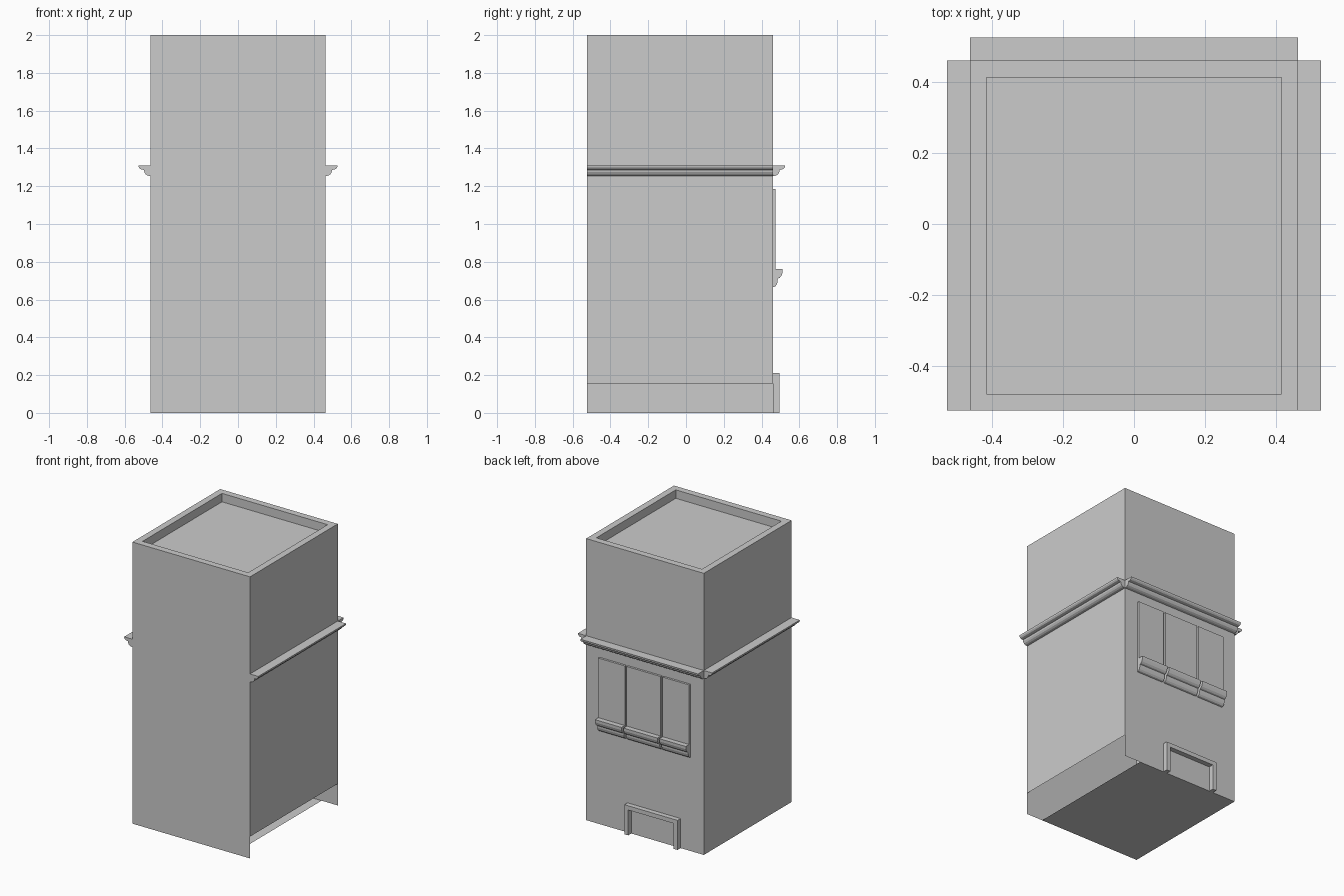
import bpy, bmesh

if "Cube" in bpy.data.objects:
    bpy.data.objects.remove(bpy.data.objects["Cube"])

X, Y0, Y1, H = 0.462, -0.525, 0.46, 2.0   # building extents


def make_object(name, bm, weld=True):
    if weld:
        bmesh.ops.remove_doubles(bm, verts=bm.verts[:], dist=0.0001)
    mesh = bpy.data.meshes.new(name)
    bm.to_mesh(mesh)
    bm.free()
    ob = bpy.data.objects.new(name, mesh)
    bpy.context.collection.objects.link(ob)
    return ob


def extrude_outline(name, outline, place, a, b):
    """Closed prism: outline of (u, v), place(u, v, t) -> xyz, swept t = a..b."""
    bm = bmesh.new()
    rings = [[bm.verts.new(place(u, v, t)) for u, v in outline] for t in (a, b)]
    n = len(outline)
    for i in range(n):
        j = (i + 1) % n
        bm.faces.new((rings[0][i], rings[0][j], rings[1][j], rings[1][i]))
    bm.faces.new(rings[0][::-1])
    bm.faces.new(rings[1])
    bmesh.ops.recalc_face_normals(bm, faces=bm.faces[:])
    return make_object(name, bm)


# Tower shell: open strip along the lower right edge
bm = bmesh.new()


def quad(*pts):
    bm.faces.new([bm.verts.new(p) for p in pts])


LOW, FLOOR_X = 0.155, 0.335
quad((-X, Y0, 0), (X, Y0, 0), (X, Y0, H), (-X, Y0, H))
quad((X, Y1, 0), (-X, Y1, 0), (-X, Y1, H), (X, Y1, H))
quad((-X, Y1, 0), (-X, Y0, 0), (-X, Y0, H), (-X, Y1, H))
quad((X, Y0, LOW), (X, Y1, LOW), (X, Y1, H), (X, Y0, H))
quad((-X, Y0, 0), (-X, Y1, 0), (FLOOR_X, Y1, 0), (FLOOR_X, Y0, 0))

# Parapet rim, its inner walls and the sunken roof
T, ROOF = 0.047, H - 0.06
outer = [(-X, Y0), (X, Y0), (X, Y1), (-X, Y1)]
inner = [(-X + T, Y0 + T), (X - T, Y0 + T), (X - T, Y1 - T), (-X + T, Y1 - T)]
for i in range(4):
    j = (i + 1) % 4
    quad((*outer[i], H), (*outer[j], H), (*inner[j], H), (*inner[i], H))
    quad((*inner[i], H), (*inner[j], H), (*inner[j], ROOF), (*inner[i], ROOF))
quad(*[(*p, ROOF) for p in inner])
make_object("tower_shell", bm)

# Cornice on the left, right and back walls
cornice = [(0, 1.31), (0.065, 1.31), (0.063, 1.299), (0.056, 1.291),
           (0.045, 1.288), (0.036, 1.286), (0.034, 1.275), (0.027, 1.263),
           (0.016, 1.256), (0, 1.253)]
extrude_outline("cornice_right", cornice, lambda u, v, t: (X + u, t, v), Y0, Y1)
extrude_outline("cornice_left", cornice, lambda u, v, t: (-X - u, t, v), Y0, Y1)
extrude_outline("cornice_back", cornice, lambda u, v, t: (t, Y1 + u, v), -X, X)

# Three windows with moulded sills on the back wall
pane = [(0, 0.76), (0.015, 0.76), (0.015, 1.185), (0, 1.185)]
sill = [(0, 0.762), (0.052, 0.762), (0.051, 0.742), (0.045, 0.725),
        (0.036, 0.715), (0.026, 0.711), (0.025, 0.695), (0.020, 0.679),
        (0.012, 0.669), (0, 0.665)]


def on_back(u, v, t):
    return (t, Y1 + u, v)


for label, a, b in (("left", -0.357, -0.148), ("middle", -0.133, 0.133),
                    ("right", 0.148, 0.357)):
    extrude_outline("window_" + label, pane, on_back, a, b)
    extrude_outline("sill_" + label, sill, on_back, a, b)

# Door surround on the back wall
L, R, TOP, W = -0.28, 0.138, 0.21, 0.03
surround = [(L, 0), (L, TOP), (R, TOP), (R, 0), (R - W, 0), (R - W, TOP - W),
            (L + W, TOP - W), (L + W, 0)]
extrude_outline("door_surround", surround, lambda u, v, t: (u, t, v), Y1, Y1 + 0.035)
